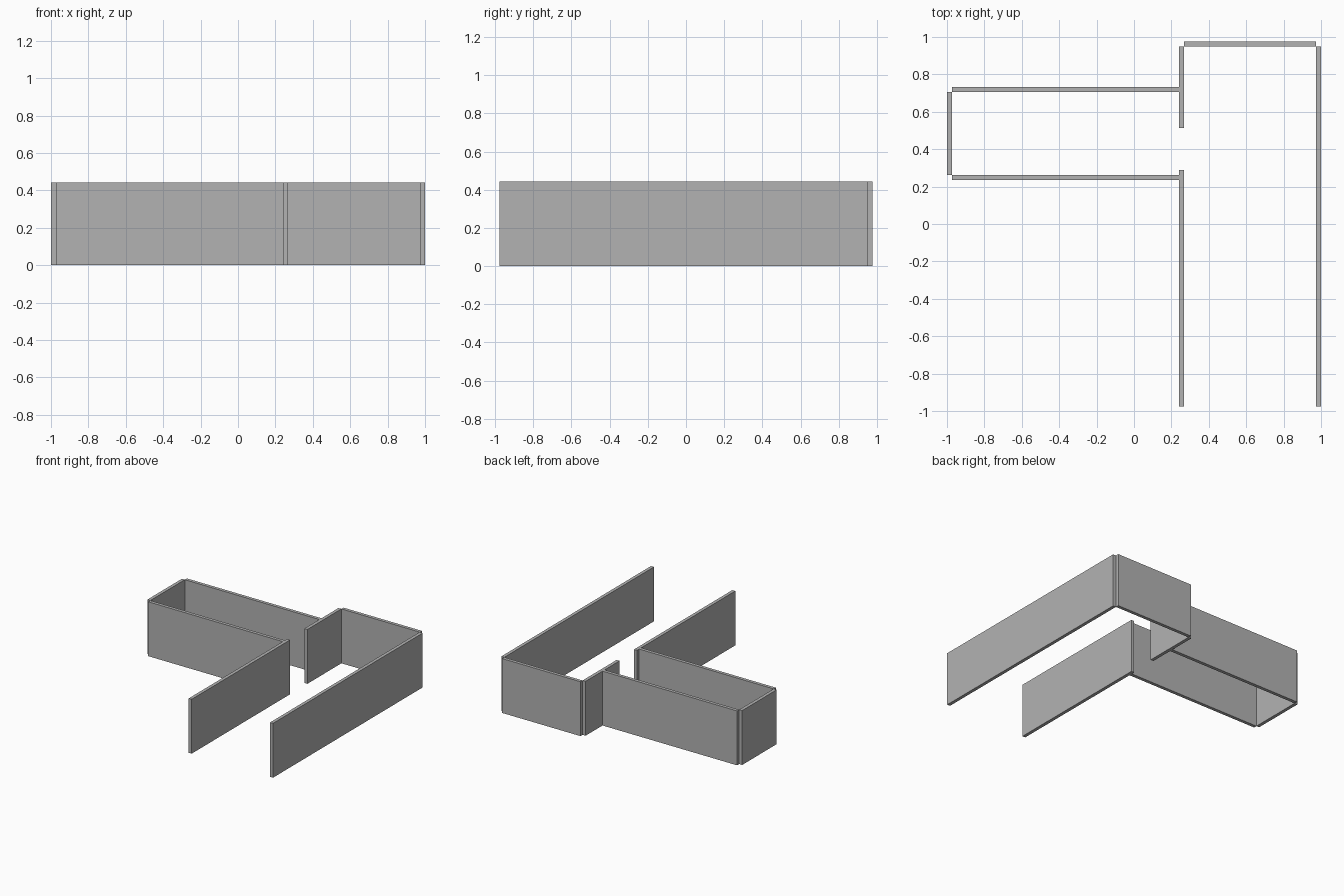
import bpy
import bmesh
from mathutils import Matrix, Vector

default = bpy.data.objects.get("Cube")
if default:
    bpy.data.objects.remove(default, do_unlink=True)

HEIGHT = 0.443
THICK = 0.027
INNER = 0.24      # outer face of the dividing wall line
EDGE = 0.977      # half depth of the plan

grey = bpy.data.materials.new("wall_grey")
grey.use_nodes = True
colour = (0.45, 0.45, 0.45, 1)
grey.diffuse_color = colour
grey.node_tree.nodes["Principled BSDF"].inputs["Base Color"].default_value = colour


def wall(name, x0, x1, y0, y1):
    """Straight upright wall panel filling a rectangle of the plan."""
    mesh = bpy.data.meshes.new(name)
    bm = bmesh.new()
    size = Vector((x1 - x0, y1 - y0, HEIGHT))
    centre = Vector(((x0 + x1) / 2, (y0 + y1) / 2, HEIGHT / 2))
    bmesh.ops.create_cube(bm, size=1, matrix=Matrix.Translation(centre) @ Matrix.Diagonal(size).to_4x4())
    bm.to_mesh(mesh)
    bm.free()
    mesh.materials.append(grey)
    bpy.context.collection.objects.link(bpy.data.objects.new(name, mesh))


# Main passage: long outer wall, back wall and the divided inner wall
wall("long_outer_wall", 1 - THICK, 1, -EDGE, EDGE - THICK)
wall("back_wall", INNER + THICK, 1 - THICK, EDGE - THICK, EDGE)
wall("inner_wall_back", INNER, INNER + THICK, 0.512, EDGE - THICK)
wall("inner_wall_front", INNER, INNER + THICK, -EDGE, 0.288)

# Side passage: two parallel walls and the closed end
for name, y in (("side_wall_back", 0.705), ("side_wall_front", 0.234)):
    wall(name, THICK - 1, INNER, y, y + THICK)
wall("side_end_wall", -1, THICK - 1, 0.261, 0.705)
